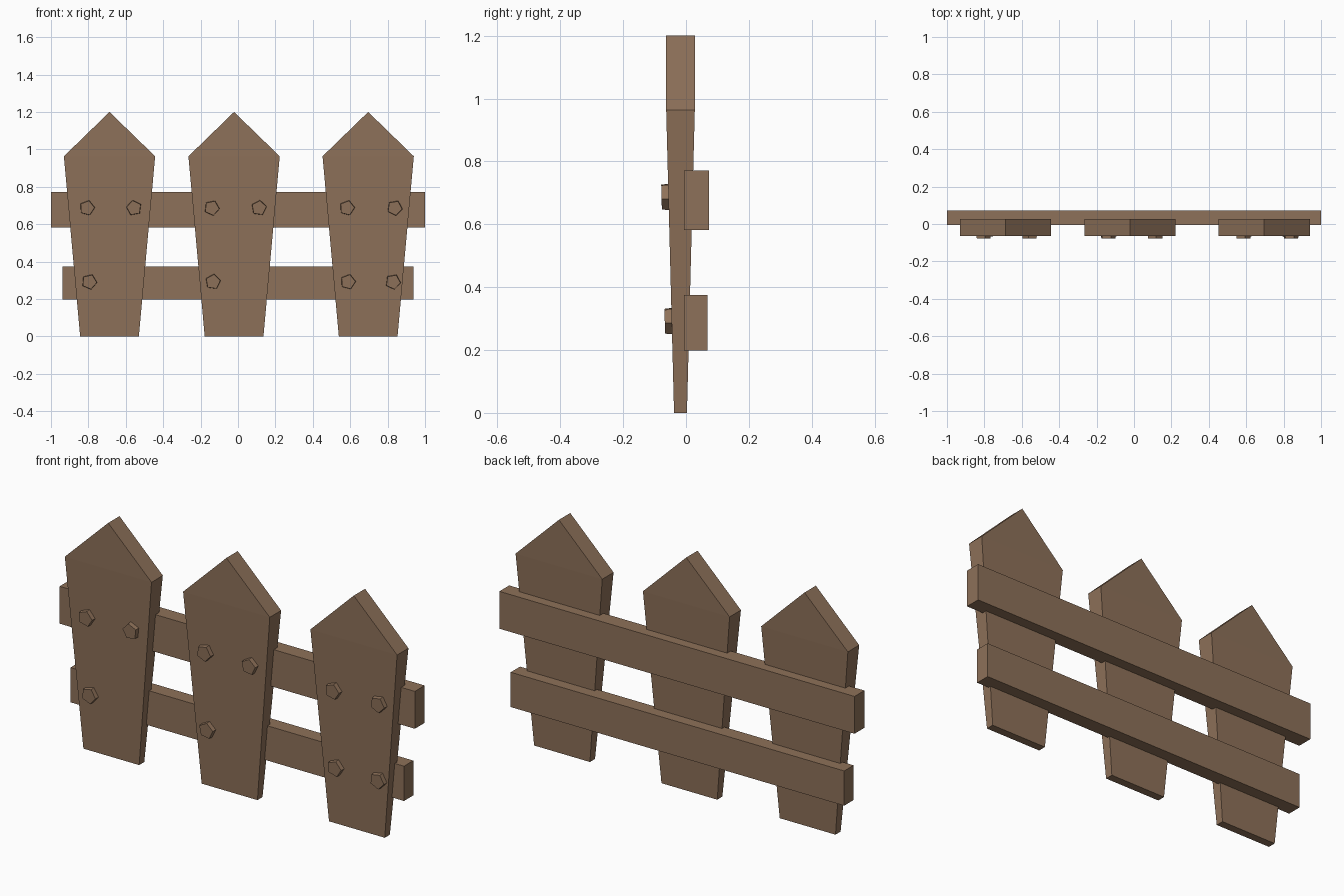
import bpy, bmesh, math
from mathutils import Matrix, Vector

if "Cube" in bpy.data.objects:
    bpy.data.objects.remove(bpy.data.objects["Cube"])

wood = bpy.data.materials.new("wood")
wood.diffuse_color = (0.27, 0.165, 0.10, 1)
wood.use_nodes = True
wood.node_tree.nodes["Principled BSDF"].inputs["Base Color"].default_value = wood.diffuse_color


def finish(name, bm):
    bmesh.ops.recalc_face_normals(bm, faces=bm.faces)
    me = bpy.data.meshes.new(name)
    bm.to_mesh(me)
    bm.free()
    me.materials.append(wood)
    ob = bpy.data.objects.new(name, me)
    bpy.context.collection.objects.link(ob)
    return ob


def rail(name, half, y0, y1, z0, z1):
    bm = bmesh.new()
    bmesh.ops.create_cube(bm, size=1, matrix=Matrix.Translation(
        (0, (y0 + y1) / 2, (z0 + z1) / 2)) @ Matrix.Diagonal((2 * half, y1 - y0, z1 - z0, 1)))
    finish(name, bm)


# Pointed board, wider and thicker towards the shoulders
def picket(name, x):
    outline = [(-0.157, 0), (0.157, 0), (0.244, 0.963), (0, 1.2), (-0.244, 0.963)]
    bm = bmesh.new()
    rings = []
    for y_foot, y_top in ((-0.038, -0.063), (0.003, 0.028)):
        ring = [bm.verts.new((x + px, y_foot if z == 0 else y_top, z)) for px, z in outline]
        bm.faces.new([ring[i] for i in (0, 1, 2, 4)])
        bm.faces.new([ring[i] for i in (2, 3, 4)])
        rings.append(ring)
    a, b = rings
    for i in range(5):
        j = (i + 1) % 5
        bm.faces.new((a[i], a[j], b[j], b[i]))
    finish(name, bm)


# Five-sided nail head lying on the tapered front of a picket
def nail(name, x, z, angle):
    slope = 0.025 / 0.963
    bm = bmesh.new()
    bmesh.ops.create_cone(bm, cap_ends=True, segments=5, radius1=0.044, radius2=0.040, depth=0.04)
    first = max(bm.verts, key=lambda v: v.co.xy.length).co
    spin = math.radians(angle) - math.atan2(first.y, first.x)
    bm.transform(Matrix.Translation((x, -0.038 - slope * z - 0.002, z))
                 @ Matrix.Rotation(math.pi / 2 + math.atan(slope), 4, 'X')
                 @ Matrix.Rotation(spin, 4, 'Z'))
    finish(name, bm)


rail("upper_rail", 1.0, -0.006, 0.073, 0.582, 0.772)
rail("lower_rail", 0.939, -0.006, 0.069, 0.198, 0.375)

for i, x in enumerate((-0.687, -0.021, 0.696)):
    picket(f"picket_{i + 1}", x)

nails = [(-0.807, 0.687, 3), (-0.556, 0.687, 29), (-0.14, 0.687, 66), (0.112, 0.687, 10),
         (0.583, 0.687, 3), (0.838, 0.687, -8),
         (-0.795, 0.292, -5), (-0.134, 0.292, 10), (0.588, 0.292, 3), (0.829, 0.292, -8)]
for i, (x, z, angle) in enumerate(nails):
    nail(f"nail_{i + 1}", x, z, angle)
